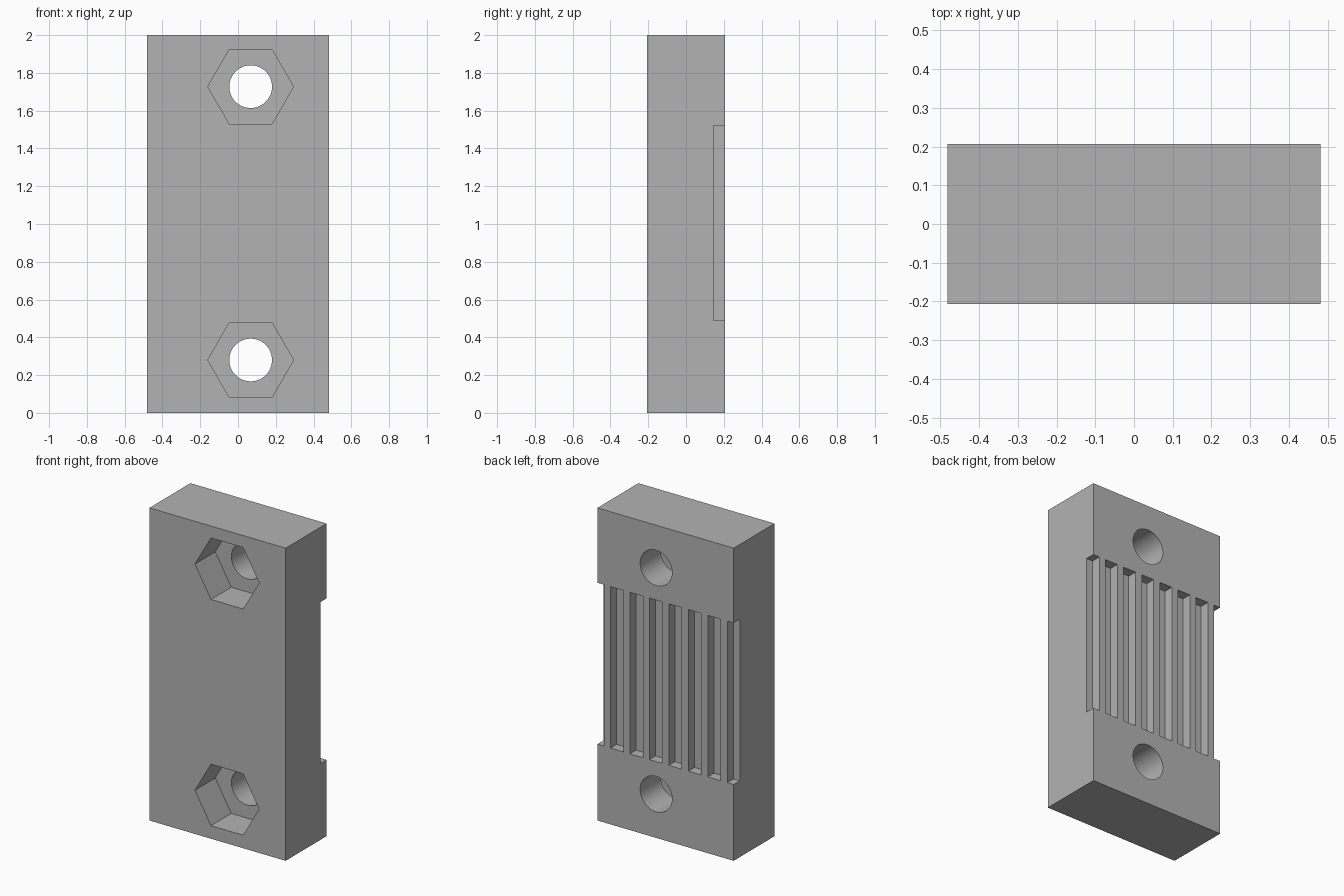
import bpy, bmesh, math
from mathutils import Matrix, Vector

cube = bpy.data.objects.get("Cube")
if cube:
    bpy.data.objects.remove(cube, do_unlink=True)

# Main dimensions
WIDTH, DEPTH, HEIGHT = 0.964, 0.413, 2.0
BACK, FRONT = DEPTH / 2, -DEPTH / 2
PITCH, RIDGE, RIDGES = 0.1377, 0.047, 7
HOLE_X, HOLE_Z = 0.067, (0.28, 1.727)

grey = bpy.data.materials.new("plain_grey")
grey.use_nodes = True
colour = (0.45, 0.45, 0.45, 1)
grey.diffuse_color = colour
grey.node_tree.nodes["Principled BSDF"].inputs["Base Color"].default_value = colour


def add_box(bm, low, high):
    low, high = Vector(low), Vector(high)
    matrix = Matrix.Translation((low + high) / 2) @ Matrix.Diagonal((*(high - low), 1))
    bmesh.ops.create_cube(bm, size=1, matrix=matrix)


def add_bore(bm, sides, radius, z, y0, y1):
    matrix = Matrix.Translation((HOLE_X, (y0 + y1) / 2, z)) @ Matrix.Rotation(math.pi / 2, 4, "X")
    # Put corners on the horizontal axis
    spin = Matrix.Rotation(math.pi / 2, 4, "Z")
    bmesh.ops.create_cone(bm, cap_ends=True, segments=sides, radius1=radius,
                          radius2=radius, depth=y1 - y0, matrix=matrix @ spin)


def make_object(name, bm):
    bmesh.ops.recalc_face_normals(bm, faces=bm.faces)
    mesh = bpy.data.meshes.new(name)
    bm.to_mesh(mesh)
    bm.free()
    mesh.materials.append(grey)
    obj = bpy.data.objects.new(name, mesh)
    bpy.context.collection.objects.link(obj)
    return obj


# Solid block
bm = bmesh.new()
add_box(bm, (-WIDTH / 2, FRONT, 0), (WIDTH / 2, BACK, HEIGHT))
block = make_object("clamp_block", bm)

# Slots across the back, leaving evenly spaced ridges
slots = bmesh.new()
for i in range(RIDGES + 1):
    centre = (i - RIDGES / 2) * PITCH
    half = (PITCH - RIDGE) / 2
    add_box(slots, (centre - half, BACK - 0.062, 0.488),
            (centre + half, BACK + 0.1, 1.521))

# Hexagonal nut pockets in the front and round bolt holes right through
pockets, holes = bmesh.new(), bmesh.new()
for z in HOLE_Z:
    add_bore(pockets, 6, 0.227, z, FRONT - 0.1, FRONT + 0.205)
    add_bore(holes, 64, 0.113, z, FRONT - 0.2, BACK + 0.2)

bpy.ops.object.select_all(action="DESELECT")
block.select_set(True)
bpy.context.view_layer.objects.active = block
for name, bm in (("slot_cutter", slots), ("pocket_cutter", pockets), ("hole_cutter", holes)):
    cutter = make_object(name, bm)
    cutter.hide_render = True
    cut = block.modifiers.new(name, "BOOLEAN")
    cut.operation, cut.solver, cut.object = "DIFFERENCE", "EXACT", cutter
    bpy.ops.object.modifier_apply(modifier=cut.name)
    bpy.data.objects.remove(cutter, do_unlink=True)

# Smooth hole walls, sharp everywhere else
bpy.ops.object.shade_smooth_by_angle(angle=math.radians(30))
